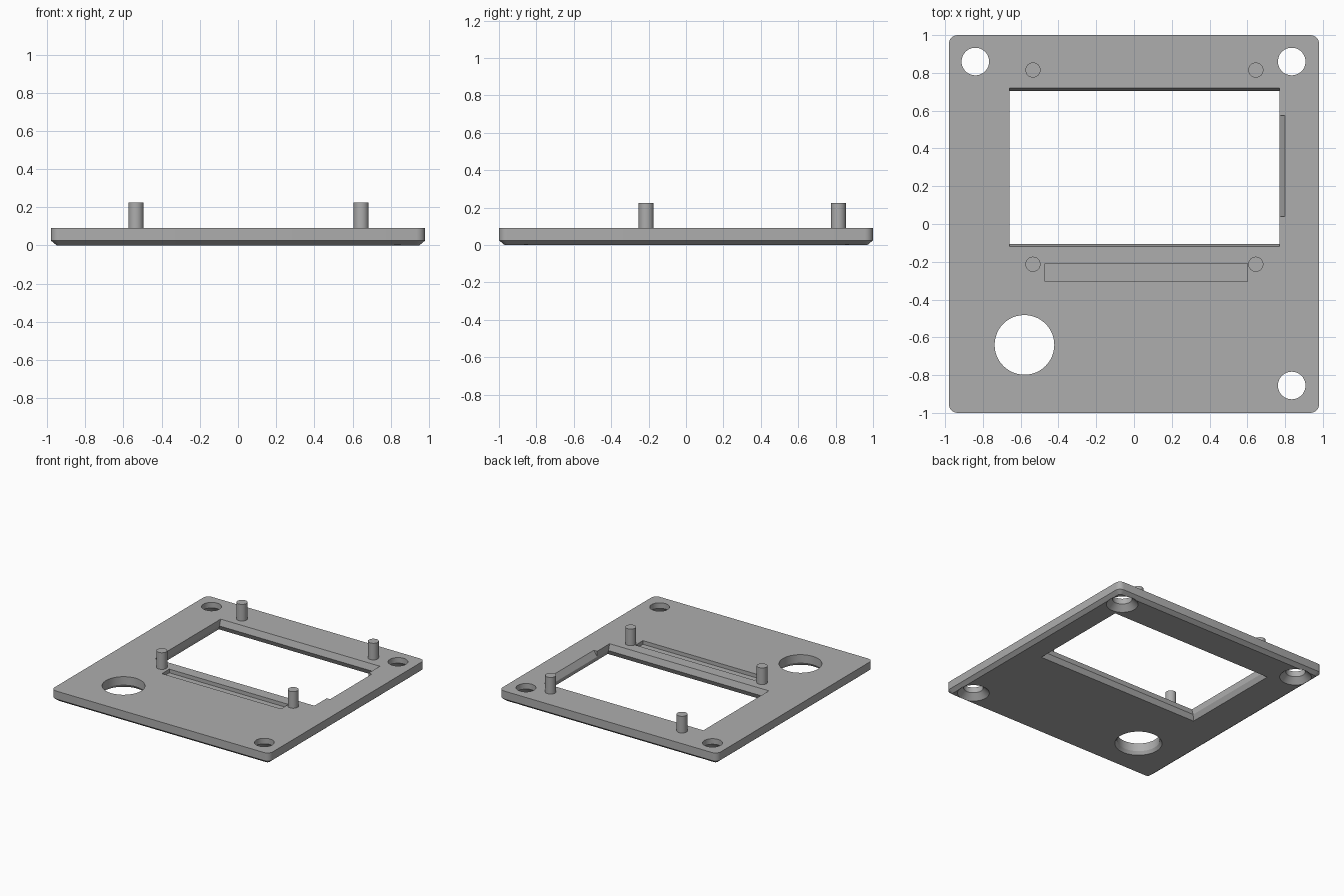
import bpy, bmesh, math

if "Cube" in bpy.data.objects:
    bpy.data.objects.remove(bpy.data.objects["Cube"])

grey = bpy.data.materials.new("plain grey")
grey.diffuse_color = (0.42, 0.42, 0.42, 1)
grey.use_nodes = True
grey.node_tree.nodes["Principled BSDF"].inputs["Base Color"].default_value = grey.diffuse_color


def rect(x0, x1, y0, y1, z, r=0.0, steps=5):
    """Closed loop of a rectangle, with rounded corners when r > 0."""
    if r == 0:
        return [(x0, y0, z), (x1, y0, z), (x1, y1, z), (x0, y1, z)]
    pts = []
    corners = [(x1 - r, y1 - r), (x0 + r, y1 - r), (x0 + r, y0 + r), (x1 - r, y0 + r)]
    for q, (cx, cy) in enumerate(corners):
        for i in range(steps + 1):
            a = math.pi / 2 * (q + i / steps)
            pts.append((cx + r * math.cos(a), cy + r * math.sin(a), z))
    return pts


def circle(cx, cy, r, z, n=48):
    return [(cx + r * math.cos(2 * math.pi * i / n),
             cy + r * math.sin(2 * math.pi * i / n), z) for i in range(n)]


def loft(name, loops):
    """Solid skinned through loops of equal length, stacked upwards."""
    bm = bmesh.new()
    rings = [[bm.verts.new(p) for p in loop] for loop in loops]
    n = len(rings[0])
    for a, b in zip(rings, rings[1:]):
        for i in range(n):
            j = (i + 1) % n
            bm.faces.new((a[i], a[j], b[j], b[i]))
    bm.faces.new(rings[0][::-1])
    bm.faces.new(rings[-1])
    bmesh.ops.recalc_face_normals(bm, faces=bm.faces)
    mesh = bpy.data.meshes.new(name)
    bm.to_mesh(mesh)
    bm.free()
    mesh.materials.append(grey)
    obj = bpy.data.objects.new(name, mesh)
    bpy.context.collection.objects.link(obj)
    return obj


def activate(obj):
    bpy.ops.object.select_all(action='DESELECT')
    obj.select_set(True)
    bpy.context.view_layer.objects.active = obj


def cut(target, cutter):
    cutter.hide_render = True
    mod = target.modifiers.new("cut", 'BOOLEAN')
    mod.operation, mod.solver, mod.object = 'DIFFERENCE', 'EXACT', cutter
    activate(target)
    bpy.ops.object.modifier_apply(modifier=mod.name)
    bpy.data.objects.remove(cutter)


T = 0.09  # plate thickness

# Panel with rounded corners and a chamfered lower edge
panel = loft("panel", [
    rect(-0.95, 0.95, -0.97, 0.97, 0, 0.02),
    rect(-0.98, 0.98, -1, 1, 0.025, 0.045),
    rect(-0.98, 0.98, -1, 1, T, 0.045)])

# Display window: flared below, front and back walls sloped above
cut(panel, loft("window_cutter", [
    rect(-0.70, 0.81, -0.145, 0.745, -0.04),
    rect(-0.66, 0.77, -0.105, 0.705, 0.04),
    rect(-0.66, 0.77, -0.135, 0.735, 0.14)]))

# Sloped notch in the right wall of the window
cut(panel, loft("notch_cutter", [
    rect(0.70, 0.77, 0.04, 0.575, 0.045),
    rect(0.70, 0.80, 0.04, 0.575, T),
    rect(0.70, 0.80, 0.04, 0.575, 0.14)]))

# Shallow trough in front of the window
cut(panel, loft("trough_cutter", [
    rect(-0.47, 0.60, -0.305, -0.21, 0.06),
    rect(-0.47, 0.60, -0.305, -0.21, 0.14)]))

# Holes, flared at the lower face: x, y, radius, flare, flare height
holes = [(-0.84, 0.86, 0.073, 0.045, 0.045), (0.835, 0.86, 0.073, 0.045, 0.045),
         (0.835, -0.855, 0.073, 0.045, 0.045), (-0.58, -0.64, 0.158, 0.017, 0.025)]
for x, y, r, flare, h in holes:
    cut(panel, loft("hole_cutter", [
        circle(x, y, r + 2 * flare, -h), circle(x, y, r, h), circle(x, y, r, 0.14)]))

# Mounting pegs
pegs = [loft("mounting_peg", [circle(x, y, 0.04, T - 0.01, 32), circle(x, y, 0.04, 0.225, 32)])
        for x in (-0.535, 0.645) for y in (-0.213, 0.815)]

for obj in [panel] + pegs:
    activate(obj)
    bpy.ops.object.shade_smooth_by_angle(angle=math.radians(25))
